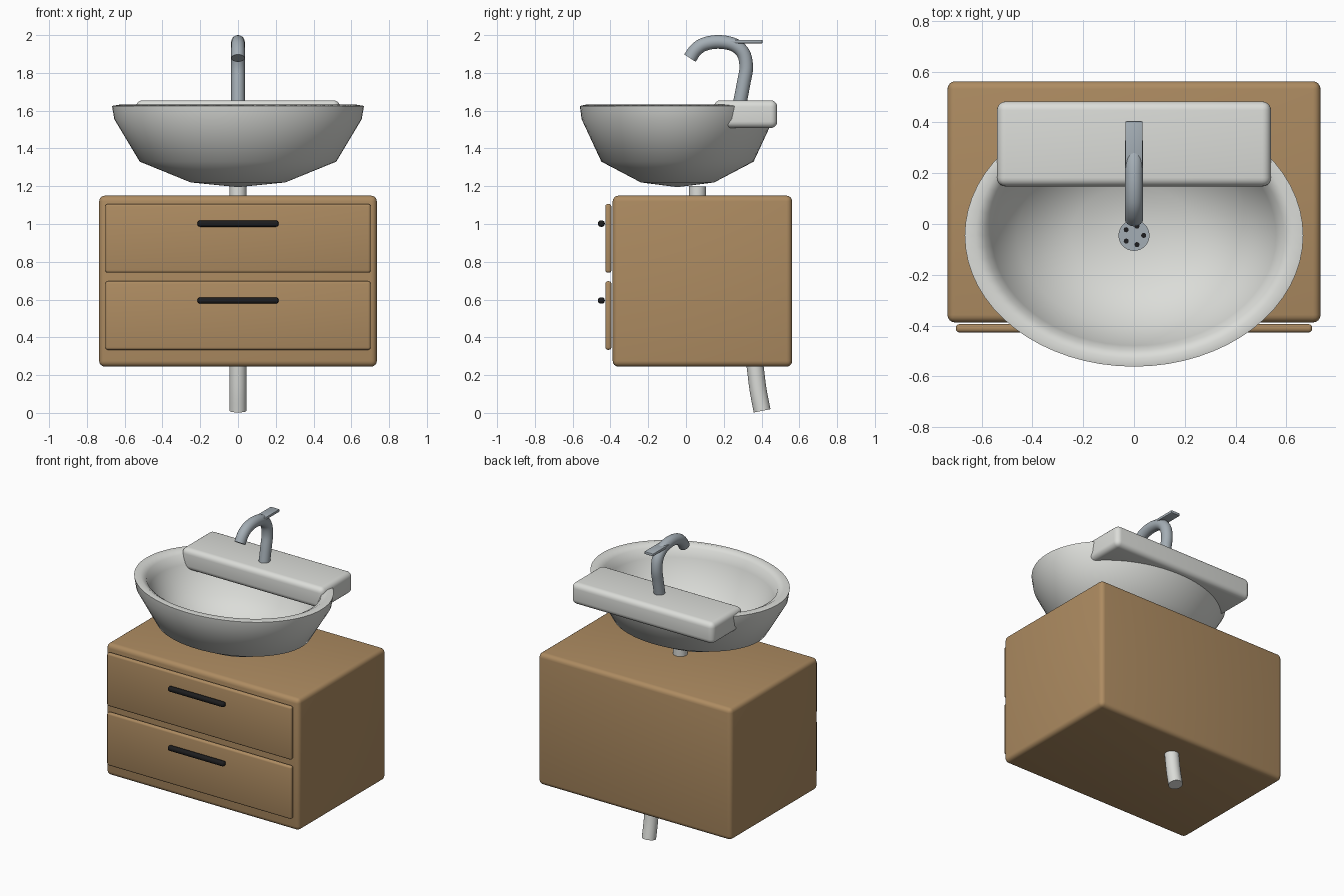
import bpy, bmesh, math
from mathutils import Vector

if "Cube" in bpy.data.objects:
    bpy.data.objects.remove(bpy.data.objects["Cube"])


def material(name, rgb):
    m = bpy.data.materials.new(name)
    m.diffuse_color = (*rgb, 1)
    m.use_nodes = True
    m.node_tree.nodes["Principled BSDF"].inputs["Base Color"].default_value = m.diffuse_color
    return m


WOOD = material("oak wood", (0.42, 0.26, 0.12))
CERAMIC = material("white ceramic", (0.71, 0.72, 0.69))
CHROME = material("chrome", (0.37, 0.42, 0.46))
BLACK = material("black metal", (0.012, 0.012, 0.013))


def finish(bm, name, mat, angle=40):
    bmesh.ops.recalc_face_normals(bm, faces=bm.faces)
    me = bpy.data.meshes.new(name)
    bm.to_mesh(me)
    bm.free()
    me.materials.append(mat)
    ob = bpy.data.objects.new(name, me)
    bpy.context.collection.objects.link(ob)
    bpy.ops.object.select_all(action='DESELECT')
    ob.select_set(True)
    bpy.context.view_layer.objects.active = ob
    bpy.ops.object.shade_smooth_by_angle(angle=math.radians(angle))
    return ob


def box(name, lo, hi, bevel, mat, segments=4):
    bm = bmesh.new()
    bmesh.ops.create_cube(bm, size=1)
    for v in bm.verts:
        v.co = Vector([(a + b) / 2 + c * (b - a) for a, b, c in zip(lo, hi, v.co)])
    bmesh.ops.bevel(bm, geom=bm.edges[:], offset=bevel, segments=segments,
                    profile=0.5, affect='EDGES')
    return finish(bm, name, mat)


def disc(name, centre, radius, height, mat, sides=32):
    bm = bmesh.new()
    bmesh.ops.create_cone(bm, cap_ends=True, segments=sides, radius1=radius,
                          radius2=radius, depth=height)
    bmesh.ops.translate(bm, verts=bm.verts, vec=centre)
    return finish(bm, name, mat)


def tube(name, path, radius, mat, sides=24, steps=5):
    """Sweep a circle along a smoothed (y, z) path lying in the x = 0 plane."""
    p = [Vector(q) for q in path]
    p = [2 * p[0] - p[1]] + p + [2 * p[-1] - p[-2]]
    pts = []
    for i in range(1, len(p) - 2):
        a, b, c, d = p[i - 1:i + 3]
        for k in range(steps):
            t = k / steps
            pts.append(0.5 * (2 * b + (c - a) * t + (2 * a - 5 * b + 4 * c - d) * t * t
                              + (3 * b - a - 3 * c + d) * t ** 3))
    pts.append(p[-2])
    bm = bmesh.new()
    rings = []
    for i, q in enumerate(pts):
        t = (pts[min(i + 1, len(pts) - 1)] - pts[max(i - 1, 0)]).normalized()
        ring = []
        for k in range(sides):
            w = math.tau * k / sides
            s = radius * math.sin(w)
            ring.append(bm.verts.new((radius * math.cos(w), q.x - t.y * s, q.y + t.x * s)))
        rings.append(ring)
    for r, s in zip(rings, rings[1:]):
        for k in range(sides):
            j = (k + 1) % sides
            bm.faces.new((r[k], r[j], s[j], s[k]))
    bm.faces.new(rings[0])
    bm.faces.new(rings[-1])
    return finish(bm, name, mat)


# Cabinet, drawer fronts and bar handles
box("cabinet", (-0.735, -0.388, 0.245), (0.735, 0.562, 1.15), 0.03, WOOD)
for label, z0, z1, zh in (("upper", 0.742, 1.106, 1.002), ("lower", 0.334, 0.697, 0.595)):
    box(label + "_drawer", (-0.702, -0.427, z0), (0.702, -0.395, z1), 0.013, WOOD, 3)
    box(label + "_handle", (-0.215, -0.466, zh - 0.017), (0.215, -0.43, zh + 0.017),
        0.015, BLACK)

# Bowl: elliptical revolve, outer wall up over the rim and down inside
CY, SQUASH, SIDES = -0.045, 0.775, 64
profile = [(0.25, 1.22), (0.52, 1.33), (0.655, 1.555), (0.667, 1.625),
           (0.625, 1.632), (0.585, 1.61), (0.56, 1.55), (0.46, 1.36),
           (0.25, 1.25), (0.08, 1.232)]
bm = bmesh.new()
rings = [[bm.verts.new((r * math.cos(math.tau * k / SIDES),
                        CY + SQUASH * r * math.sin(math.tau * k / SIDES), z))
          for k in range(SIDES)] for r, z in profile]
bottom = bm.verts.new((0, CY, 1.195))
floor = bm.verts.new((0, CY, 1.228))
for k in range(SIDES):
    j = (k + 1) % SIDES
    for a, b in zip(rings, rings[1:]):
        bm.faces.new((a[k], a[j], b[j], b[k]))
    bm.faces.new((bottom, rings[0][j], rings[0][k]))
    bm.faces.new((floor, rings[-1][k], rings[-1][j]))
finish(bm, "basin_bowl", CERAMIC, 85)

# Rear ledge carrying the tap
box("basin_ledge", (-0.54, 0.148, 1.508), (0.54, 0.483, 1.655), 0.035, CERAMIC, 5)

# Drain plate with five holes
disc("drain_plate", (0, CY, 1.233), 0.061, 0.018, CHROME)
for i in range(5):
    w = math.tau * i / 5
    disc("drain_hole_%d" % (i + 1),
         (0.038 * math.cos(w), CY + 0.038 * math.sin(w), 1.242), 0.01, 0.004, BLACK, 12)

# Swan neck tap and its flat lever
tube("tap_spout", [(0.283, 1.63), (0.305, 1.745), (0.319, 1.83), (0.303, 1.905),
                   (0.25, 1.95), (0.17, 1.964), (0.095, 1.951), (0.05, 1.92),
                   (0.021, 1.878)], 0.036, CHROME)
box("tap_lever", (-0.034, 0.2, 1.956), (0.034, 0.405, 1.975), 0.005, CHROME, 2)

# Waste pipe running through the cabinet
tube("waste_pipe", [(0.062, 1.2), (0.062, 1.0), (0.1, 0.8), (0.27, 0.6), (0.345, 0.4),
                    (0.366, 0.245), (0.382, 0.12), (0.403, 0.011)], 0.045, CERAMIC)
